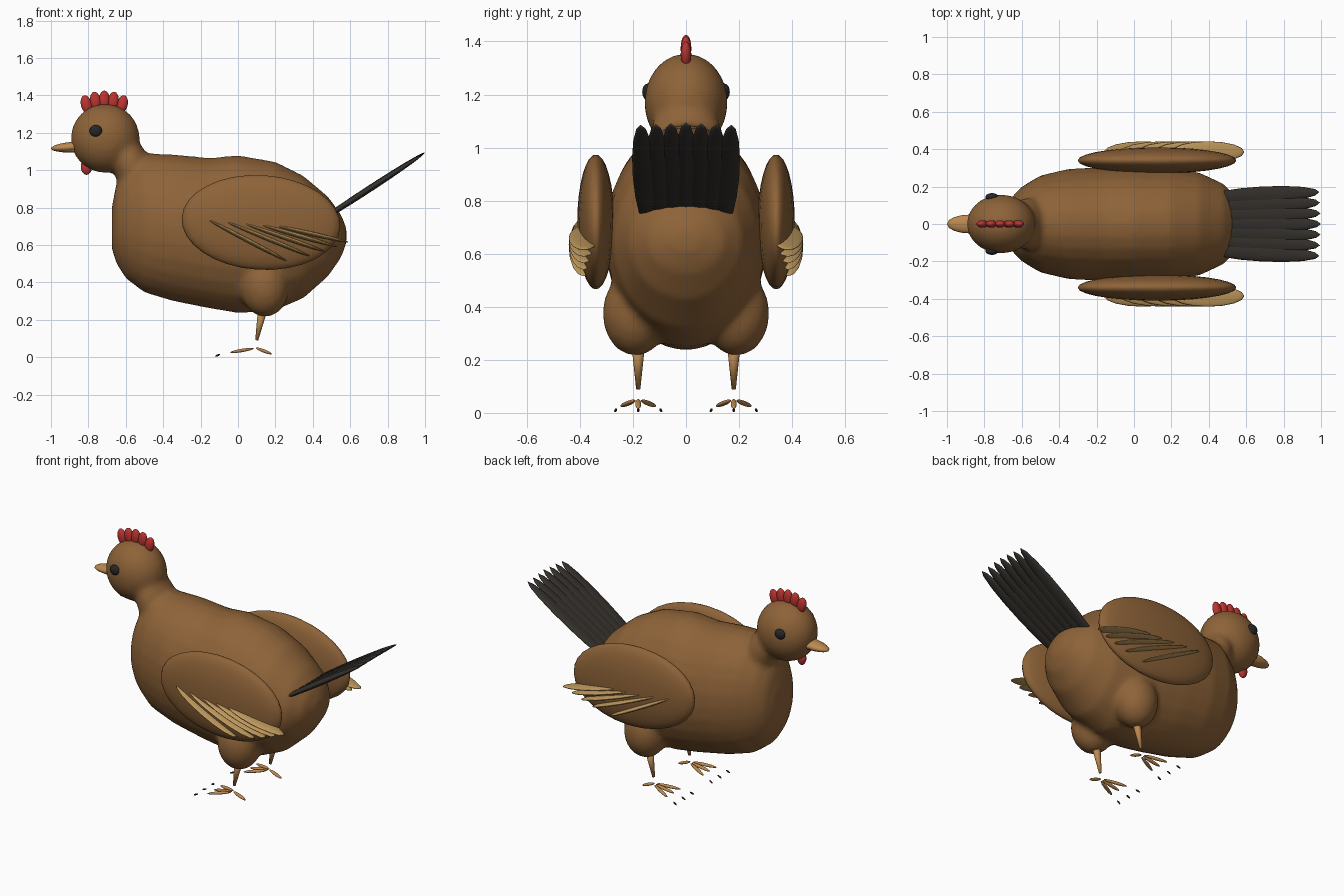
import bpy, bmesh, math
from mathutils import Vector, Matrix

if "Cube" in bpy.data.objects:
    bpy.data.objects.remove(bpy.data.objects["Cube"])


def material(name, rgb):
    m = bpy.data.materials.new(name)
    m.use_nodes = True
    m.diffuse_color = (*rgb, 1)
    bsdf = m.node_tree.nodes["Principled BSDF"]
    bsdf.inputs["Base Color"].default_value = (*rgb, 1)
    bsdf.inputs["Roughness"].default_value = 0.8
    return m


BROWN = material("plumage brown", (0.27, 0.125, 0.04))
TAN = material("feather tan", (0.52, 0.32, 0.11))
HORN = material("beak and leg orange", (0.50, 0.25, 0.08))
RED = material("comb red", (0.50, 0.035, 0.03))
BLACK = material("tail black", (0.035, 0.03, 0.025))
EYE = material("eye black", (0.02, 0.02, 0.02))


def finish(bm, name, mat):
    bmesh.ops.recalc_face_normals(bm, faces=bm.faces)
    me = bpy.data.meshes.new(name)
    bm.to_mesh(me)
    bm.free()
    me.materials.append(mat)
    me.shade_smooth()
    ob = bpy.data.objects.new(name, me)
    bpy.context.collection.objects.link(ob)
    return ob


def ball(bm, centre, radii, tilt=0.0):
    """Ellipsoid, tilted about the y axis."""
    m = Matrix.Translation(centre) @ Matrix.Rotation(tilt, 4, 'Y') @ Matrix.Diagonal((*radii, 1))
    bmesh.ops.create_uvsphere(bm, u_segments=28, v_segments=16, radius=1, matrix=m)


def span(a, b):
    """Centre, half length and a frame whose x axis runs from a to b."""
    a, b = Vector(a), Vector(b)
    x = (b - a).normalized()
    z = x.cross(Vector((0, 1, 0))).normalized()
    y = z.cross(x)
    frame = Matrix((x, y, z)).transposed().to_4x4()
    return Matrix.Translation((a + b) / 2) @ frame, (b - a).length / 2


def blade(bm, a, b, wide, thick):
    """Flat spindle from a to b."""
    m, half = span(a, b)
    bmesh.ops.create_uvsphere(bm, u_segments=16, v_segments=12, radius=1,
                              matrix=m @ Matrix.Diagonal((half, wide, thick, 1)))


def taper(bm, a, b, r1, r2):
    """Round tapered rod from a to b."""
    m, half = span(a, b)
    bmesh.ops.create_cone(bm, cap_ends=True, segments=16, radius1=r1, radius2=r2,
                          depth=2 * half, matrix=m @ Matrix.Rotation(math.pi / 2, 4, 'Y'))


# Body: lofted rings (x, bottom, top, half width) fused with neck, head and thighs
rings = [(-0.675, .58, .80, .08), (-.65, .50, .93, .15), (-.60, .42, 1.03, .20),
         (-.50, .345, 1.09, .26), (-.35, .30, 1.085, .295), (-.15, .26, 1.065, .305),
         (0, .235, 1.08, .305), (.20, .25, 1.045, .30), (.35, .315, .97, .275),
         (.48, .43, .86, .215), (.55, .53, .765, .14), (.58, .61, .69, .05)]
bm = bmesh.new()
loops = []
for x, low, high, wide in rings:
    loop = []
    for i in range(28):
        a = math.tau * i / 28
        loop.append(bm.verts.new((x, wide * math.cos(a),
                                  (low + high) / 2 + (high - low) / 2 * math.sin(a))))
    loops.append(loop)
for p, q in zip(loops, loops[1:]):
    for i in range(28):
        j = (i + 1) % 28
        bm.faces.new((p[i], p[j], q[j], q[i]))
bm.faces.new(loops[0])
bm.faces.new(loops[-1])
ball(bm, (-.57, 0, 1.02), (.10, .14, .17), -.3)
ball(bm, (-.71, 0, 1.17), (.185, .158, .185))
for s in (-1, 1):
    ball(bm, (.145, s * .19, .375), (.13, .125, .16))
body = finish(bm, "body", BROWN)
fuse = body.modifiers.new("fuse", 'REMESH')
fuse.mode = 'VOXEL'
fuse.voxel_size = 0.016
fuse.use_smooth_shade = True
soft = body.modifiers.new("soften", 'SMOOTH')
soft.factor = 0.5
soft.iterations = 10

# Comb and wattle
bm = bmesh.new()
for i in range(-2, 3):
    ball(bm, (-.715 + .048 * i, 0, 1.375 - .006 * i * i), (.029, .02, .05), .12 * i)
finish(bm, "comb", RED)
bm = bmesh.new()
ball(bm, (-.81, 0, 1.02), (.03, .02, .045))
finish(bm, "wattle", RED)

# Beak: upper and lower halves
bm = bmesh.new()
blade(bm, (-1.0, 0, 1.115), (-.76, 0, 1.135), .05, .027)
finish(bm, "upper_beak", HORN)
bm = bmesh.new()
blade(bm, (-.98, 0, 1.108), (-.78, 0, 1.11), .038, .016)
finish(bm, "lower_beak", HORN)

# Tail: a fan of long feathers
bm = bmesh.new()
for i in range(-3, 4):
    drop = .003 * abs(i)
    blade(bm, (.38, .046 * i, .69), (1.0 - drop, .057 * i, 1.095 - drop), .046, .017)
finish(bm, "tail_feathers", BLACK)

for s, side in ((1, "left"), (-1, "right")):
    # Eye
    bm = bmesh.new()
    ball(bm, (-.76, s * .145, 1.21), (.034, .02, .031))
    finish(bm, side + "_eye", EYE)

    # Wing and its flight feathers
    bm = bmesh.new()
    ball(bm, (.123, s * .34, .72), (.425, .07, .253), .06)
    finish(bm, side + "_wing", BROWN)
    bm = bmesh.new()
    for i in range(5):
        t = i / 4
        start = (-.16 + .09 * i, s * .385, .735 - .008 * i)
        end = (.26 + .33 * t ** .7, s * .385, .515 + .10 * t)
        blade(bm, start, end, .057, .012)
    finish(bm, side + "_wing_feathers", TAN)

    # Leg
    bm = bmesh.new()
    taper(bm, (.135, s * .18, .27), (.10, s * .18, .09), .027, .008)
    finish(bm, side + "_leg", HORN)
    bpy.context.view_layer.objects.active = bpy.data.objects[side + "_leg"]

    # Three front toes, one back toe, and the claws in front
    toes, claws = bmesh.new(), bmesh.new()
    for k in (-1, 0, 1):
        blade(toes, (.085, s * .18 + .012 * k, .047), (-.042, s * .18 + .066 * k, .025), .011, .009)
        blade(claws, (-.095, s * .18 + .082 * k, .016), (-.122, s * .18 + .088 * k, .004), .005, .005)
    blade(toes, (.095, s * .18, .05), (.18, s * .18, .017), .011, .009)
    finish(toes, side + "_toes", HORN)
    finish(claws, side + "_claws", EYE)
